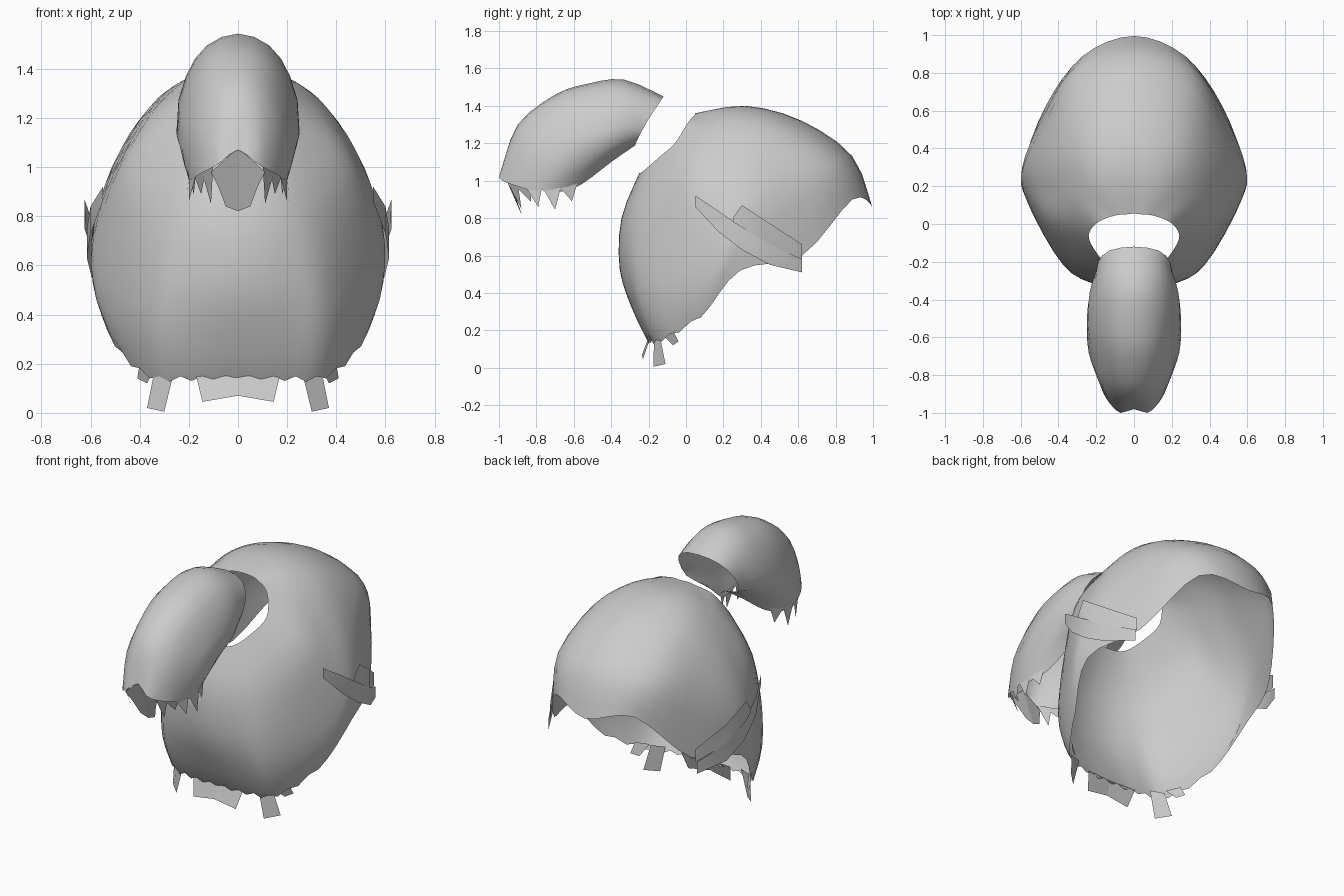
import bpy, bmesh
from mathutils import Vector

cube = bpy.data.objects.get("Cube")
if cube:
    bpy.data.objects.remove(cube, do_unlink=True)

grey = bpy.data.materials.new("soft_grey")
grey.use_nodes = True
colour = (.6, .6, .6, 1)
grey.diffuse_color = colour
grey.node_tree.nodes["Principled BSDF"].inputs["Base Color"].default_value = colour


def flip(point):
    """Mirror a point across the centre plane."""
    return Vector((-point[0], point[1], point[2]))


def refine(points, steps, closed=False):
    """Pass a smooth curve through the points and resample it."""
    pts = [Vector(p) for p in points]
    count = len(pts)

    def pick(i):
        if closed:
            return pts[i % count]
        return pts[max(0, min(count - 1, i))]

    result = []
    for i in range(count if closed else count - 1):
        a, b, c, d = (pick(i + k) for k in (-1, 0, 1, 2))
        for s in range(steps):
            t = s / steps
            result.append(b + (c - a) * t / 2
                          + (a - b * 2.5 + c * 2 - d / 2) * t ** 2
                          + ((b - c) * 3 + d - a) / 2 * t ** 3)
    if not closed:
        result.append(pts[-1])
    return result


def transpose(grid):
    return [list(line) for line in zip(*grid)]


def make_object(name, bm):
    bmesh.ops.recalc_face_normals(bm, faces=bm.faces)
    mesh = bpy.data.meshes.new(name)
    bm.to_mesh(mesh)
    bm.free()
    mesh.materials.append(grey)
    for face in mesh.polygons:
        face.use_smooth = True
    obj = bpy.data.objects.new(name, mesh)
    bpy.context.collection.objects.link(obj)
    return obj


def skin(name, grid, closed=False):
    """Join neighbouring lines of points with quads."""
    bm = bmesh.new()
    verts = [[bm.verts.new(p) for p in line] for line in grid]
    lines = len(verts)
    for i in range(lines if closed else lines - 1):
        one, two = verts[i], verts[(i + 1) % lines]
        for j in range(len(one) - 1):
            bm.faces.new((one[j], one[j + 1], two[j + 1], two[j]))
    return make_object(name, bm)


def patches(name, shapes):
    """Small flat pieces, repeated on both sides."""
    bm = bmesh.new()
    for shape in shapes:
        bm.faces.new([bm.verts.new(p) for p in shape])
        bm.faces.new([bm.verts.new(flip(p)) for p in reversed(shape)])
    return make_object(name, bm)


# Body cape: strips from neck rim to hem, walking from chest to rump
cape_strips = [
    [(0, -.25, 1.04), (0, -.345, .8), (0, -.355, .53), (0, -.29, .32), (0, -.2, .13)],
    [(.12, -.23, 1.05), (.18, -.31, .8), (.2, -.32, .53), (.2, -.27, .32), (.19, -.19, .13)],
    [(.2, -.15, 1.12), (.31, -.2, .88), (.36, -.225, .6), (.38, -.2, .35), (.36, -.13, .14)],
    [(.24, -.06, 1.2), (.44, .01, 1.03), (.54, .1, .77), (.57, .13, .48), (.5, .08, .27)],
    [(.19, .01, 1.31), (.35, .13, 1.22), (.505, .24, 1.01), (.59, .29, .75), (.58, .29, .52)],
    [(.1, .045, 1.35), (.23, .2, 1.34), (.37, .38, 1.23), (.475, .53, .97), (.47, .62, .6)],
    [(.05, .05, 1.36), (.13, .29, 1.39), (.23, .54, 1.3), (.31, .79, 1.1), (.27, .89, .9)],
    [(0, .055, 1.36), (0, .32, 1.4), (0, .62, 1.32), (0, .89, 1.13), (0, .995, .86)],
]
cape_strips += [[flip(p) for p in strip] for strip in cape_strips[-2:0:-1]]
rows = transpose([refine(strip, 3) for strip in cape_strips])
rows = [refine(row, 4, closed=True) for row in rows]
for i, point in enumerate(rows[-1]):
    if i % 2 and point.y < .1:
        point.z += .02          # ragged fur hem
skin("body_cape", transpose(rows), closed=True)

# Hood: cross sections from crown to hem, cheeks curling under
hood_sections = [
    [(0, -.12, 1.45), (.13, -.14, 1.42), (.19, -.2, 1.33), (.18, -.26, 1.22), (.08, -.27, 1.19)],
    [(0, -.33, 1.54), (.13, -.33, 1.49), (.21, -.35, 1.37), (.235, -.38, 1.2), (.11, -.4, 1.1)],
    [(0, -.52, 1.52), (.12, -.53, 1.48), (.21, -.53, 1.35), (.25, -.54, 1.15), (.15, -.56, .98)],
    [(0, -.7, 1.46), (.11, -.7, 1.42), (.19, -.69, 1.3), (.24, -.68, 1.1), (.19, -.68, .94)],
    [(0, -.9, 1.3), (.09, -.89, 1.27), (.17, -.85, 1.17), (.2, -.8, 1.04), (.2, -.77, .95)],
    [(0, -.98, 1.07), (.07, -1, 1.02), (.12, -.96, .99), (.16, -.9, .97), (.18, -.84, .95)],
]
sections = []
for half in hood_sections:
    whole = [flip(p) for p in half[:0:-1]] + half
    sections.append(refine(whole, 2))
columns = [refine(line, 3) for line in transpose(sections)]
skin("hood", columns)

# Pointed locks hanging from the brow and cheeks, with a flap in the middle
patches("hood_locks", [
    [(0, -.97, 1.08), (.11, -.95, .98), (.08, -.92, .92), (.05, -.885, .84), (0, -.88, .82)],
    [(.1, -.97, 1.02), (.15, -.9, .99), (.11, -.88, .85)],
    [(.13, -.93, .99), (.18, -.83, .97), (.15, -.83, .89)],
    [(.17, -.86, .97), (.2, -.77, .97), (.2, -.79, .86)],
    [(.2, -.77, .97), (.2, -.67, .96), (.21, -.7, .845)],
    [(.2, -.68, .97), (.17, -.58, .99), (.18, -.61, .89)],
])

# Hanging tabs along the chest hem
patches("hem_tabs", [
    [(0, -.205, .15), (.17, -.195, .15), (.145, -.23, .045), (0, -.235, .07)],
    [(.26, -.17, .17), (.34, -.14, .17), (.37, -.11, .02), (.3, -.175, .005)],
    [(.34, -.13, .18), (.4, -.07, .2), (.41, -.04, .14), (.37, -.07, .12)],
])

# Folded wing bands: x, y, upper edge, lower edge
lower_band = [(.55, .05, .92, .86), (.6, .17, .84, .73), (.615, .3, .75, .63),
              (.595, .45, .66, .55), (.51, .62, .58, .51)]
upper_band = [(.62, .25, .8, .78), (.625, .3, .87, .75), (.59, .45, .77, .65),
              (.5, .62, .66, .58)]
for part, band in (("lower_wing_band", lower_band), ("upper_wing_band", upper_band)):
    for side, sign in (("left", 1), ("right", -1)):
        grid = [[Vector((sign * x, y, high)), Vector((sign * x, y, low))]
                for x, y, high, low in band]
        skin(f"{side}_{part}", grid)
